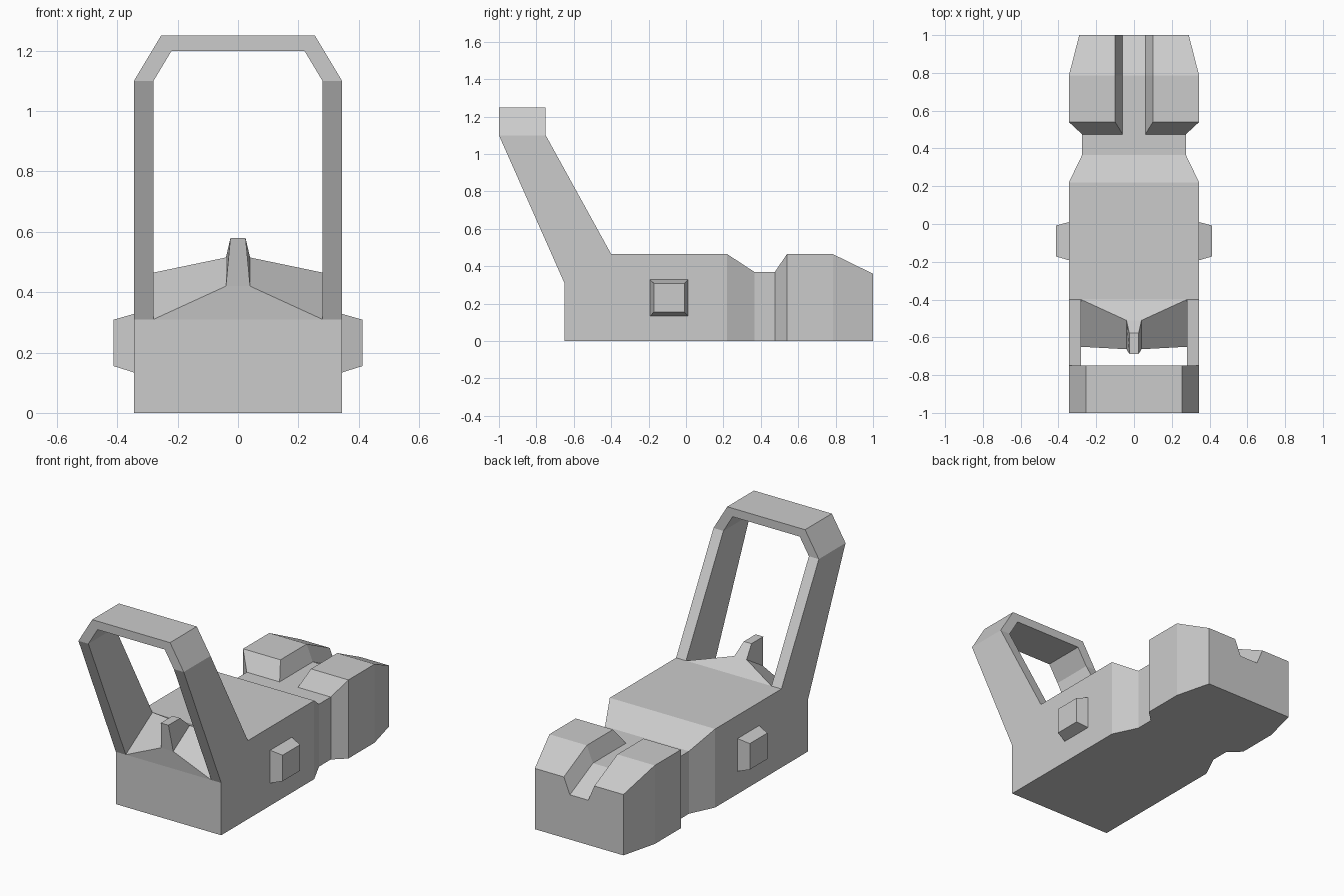
import bpy, bmesh

if "Cube" in bpy.data.objects:
    bpy.data.objects.remove(bpy.data.objects["Cube"])


def loft(name, rings, mirror=False):
    """Join equal-length rings of points with quads, cap both ends."""
    bm = bmesh.new()
    loops = [[bm.verts.new(p) for p in ring] for ring in rings]
    n = len(loops[0])
    for a, b in zip(loops, loops[1:]):
        for i in range(n):
            j = (i + 1) % n
            bm.faces.new((a[i], a[j], b[j], b[i]))
    bm.faces.new(loops[0])
    bm.faces.new(loops[-1])
    bmesh.ops.remove_doubles(bm, verts=bm.verts, dist=1e-4)
    bmesh.ops.recalc_face_normals(bm, faces=bm.faces)
    mesh = bpy.data.meshes.new(name)
    bm.to_mesh(mesh)
    bm.free()
    obj = bpy.data.objects.new(name, mesh)
    bpy.context.collection.objects.link(obj)
    if mirror:
        obj.modifiers.new("Mirror", 'MIRROR')
    return obj


# Body: cross-sections along y (y, half width, top height, groove floor height)
def body_section(y, w, h, floor):
    g = 0.10 if h > floor else 0.06
    half = [(0.06, floor), (g, h), (w, h), (w, 0)]
    return [(x, y, z) for x, z in half] + [(-x, y, z) for x, z in reversed(half)]


sections = [
    (-0.65, 0.345, 0.31, 0.31),
    (-0.40, 0.345, 0.465, 0.465),
    (0.22, 0.345, 0.465, 0.465),
    (0.365, 0.275, 0.37, 0.37),
    (0.475, 0.275, 0.37, 0.37),
    (0.54, 0.345, 0.465, 0.37),
    (0.785, 0.345, 0.465, 0.37),
    (1.00, 0.29, 0.36, 0.265),
]
loft("body", [body_section(*s) for s in sections])


# Raised front ridge tapering into the centre post
def level(x, front, back):
    return [(-x, *front), (x, *front), (x, *back), (-x, *back)]


loft("ridge_and_post", [
    level(0.28, (-0.65, 0.31), (-0.40, 0.465)),
    level(0.04, (-0.663, 0.42), (-0.51, 0.515)),
    level(0.025, (-0.687, 0.58), (-0.577, 0.58)),
])


# Leaning hoop frame: (outer x, inner x, front outer/inner z, back outer/inner z, y range)
def bar(side, outer, inner, front, back):
    (yf, zfo, zfi), (yb, zbo, zbi) = front, back
    return [(side * outer, yf, zfo), (side * outer, yb, zbo),
            (side * inner, yb, zbi), (side * inner, yf, zfi)]


bars = [
    (0.345, 0.28, (-0.65, 0.31, 0.31), (-0.40, 0.465, 0.465)),
    (0.345, 0.28, (-1.0, 1.10, 1.10), (-0.75, 1.10, 1.10)),
    (0.255, 0.22, (-1.0, 1.25, 1.20), (-0.75, 1.25, 1.20)),
]
loft("hoop_frame", [bar(1, *b) for b in bars] + [bar(-1, *b) for b in reversed(bars)])


# Tapered side buttons
def pad(x, y0, y1, z0, z1):
    return [(x, y0, z0), (x, y1, z0), (x, y1, z1), (x, y0, z1)]


loft("side_buttons", [pad(0.345, -0.192, 0.01, 0.134, 0.328),
                      pad(0.412, -0.172, -0.008, 0.155, 0.309)], mirror=True)
